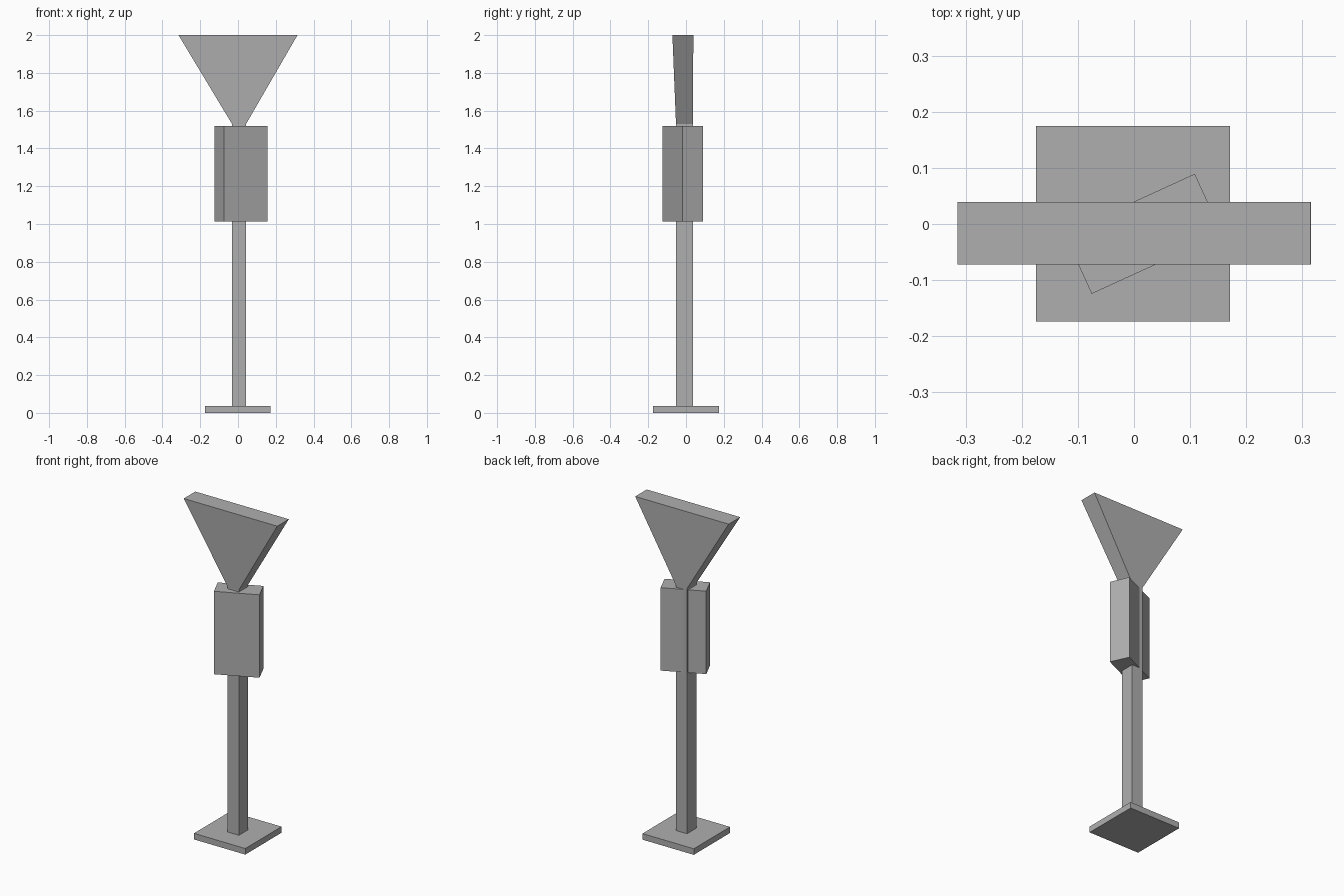
import bpy, bmesh
from math import radians
from mathutils import Matrix

if "Cube" in bpy.data.objects:
    bpy.data.objects.remove(bpy.data.objects["Cube"])

# Dark grey for every part
grey = bpy.data.materials.new("dark_grey")
grey.diffuse_color = (0.43, 0.43, 0.43, 1)
grey.use_nodes = True
grey.node_tree.nodes["Principled BSDF"].inputs["Base Color"].default_value = grey.diffuse_color


def stack(name, sections, centre=(0, 0), turn=0):
    """Loft rectangles (x0, x1, y0, y1, z) into a closed solid."""
    bm = bmesh.new()
    rings = [[bm.verts.new((x, y, z)) for x, y in
              ((x0, y0), (x1, y0), (x1, y1), (x0, y1))]
             for x0, x1, y0, y1, z in sections]
    for low, high in zip(rings, rings[1:]):
        for i in range(4):
            j = (i + 1) % 4
            bm.faces.new((low[i], low[j], high[j], high[i]))
    bm.faces.new(rings[0][::-1])
    bm.faces.new(rings[-1])
    bm.transform(Matrix.Translation((*centre, 0)) @ Matrix.Rotation(turn, 4, 'Z'))
    mesh = bpy.data.meshes.new(name)
    bm.to_mesh(mesh)
    bm.free()
    mesh.materials.append(grey)
    obj = bpy.data.objects.new(name, mesh)
    bpy.context.collection.objects.link(obj)
    return obj


# Square foot plate
stack("base_plate", [(-0.175, 0.171, -0.174, 0.175, z) for z in (0, 0.037)])

# Post that flares sideways into a wedge-shaped head
post = (-0.032, 0.043, -0.053, 0.036)
stack("post_and_flared_head", [(*post, 0.037), (*post, 1.53),
                               (-0.315, 0.315, -0.072, 0.039, 2.0)])

# Box on the post, turned about the vertical
stack("turned_box", [(-0.128, 0.128, -0.059, 0.059, z) for z in (1.014, 1.519)],
      centre=(0.0165, -0.0175), turn=radians(24.6))
